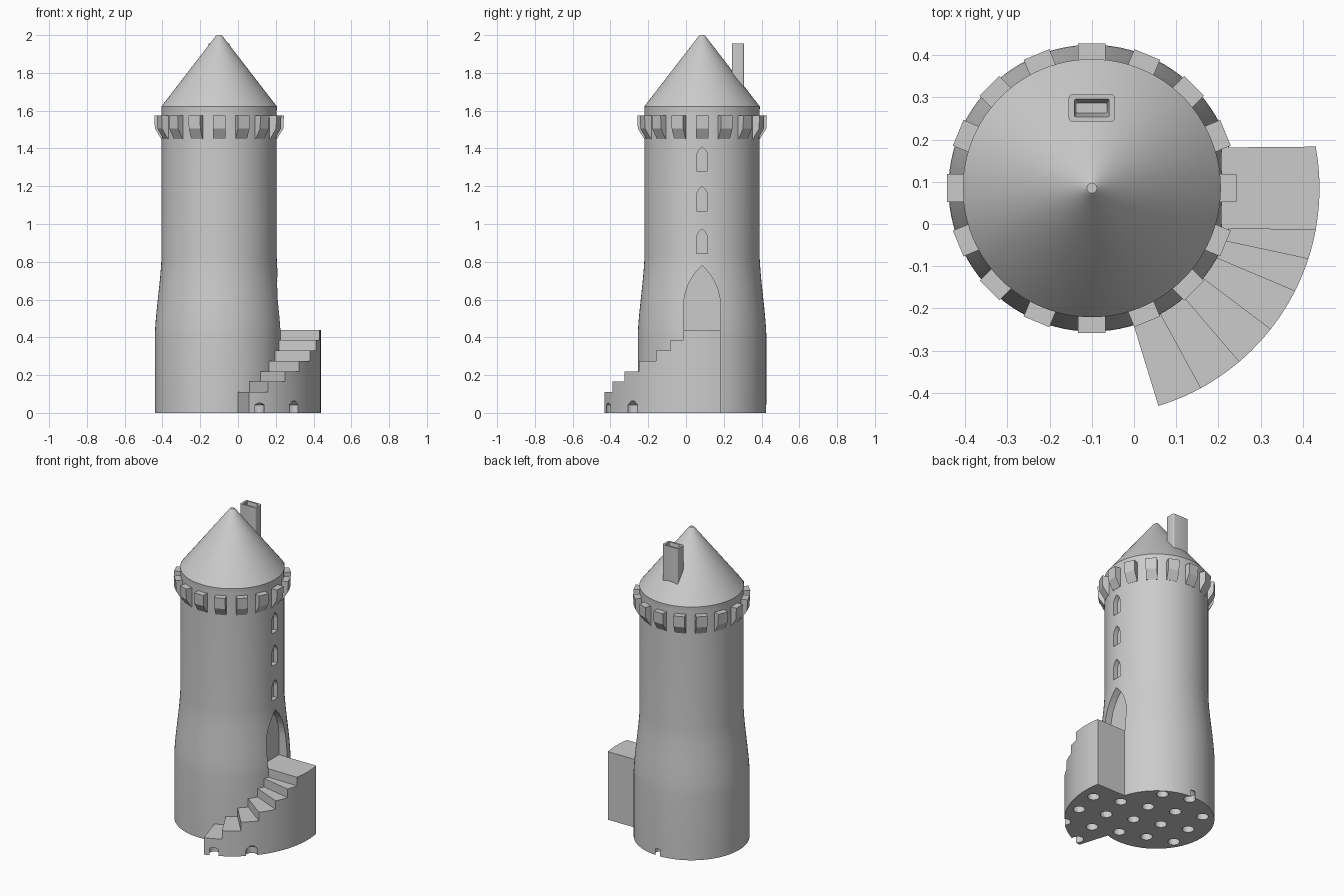
import bpy, bmesh
from math import sin, cos, pi, radians, sqrt, hypot, atan2

if "Cube" in bpy.data.objects:
    bpy.data.objects.remove(bpy.data.objects["Cube"])

CX, CY = -0.10, 0.085          # tower axis
LANDING = 0.44                 # landing height


def obj(name, bm, smooth=True):
    bmesh.ops.remove_doubles(bm, verts=bm.verts, dist=1e-5)
    bmesh.ops.recalc_face_normals(bm, faces=bm.faces)
    me = bpy.data.meshes.new(name)
    bm.to_mesh(me)
    bm.free()
    ob = bpy.data.objects.new(name, me)
    bpy.context.collection.objects.link(ob)
    if smooth:
        shade(ob)
    return ob


def shade(ob):
    bpy.ops.object.select_all(action='DESELECT')
    ob.select_set(True)
    bpy.context.view_layer.objects.active = ob
    bpy.ops.object.shade_smooth_by_angle(angle=radians(25))


def lathe(bm, profile, cx, cy, n):
    # closed solid of revolution, profile runs bottom to top
    rings = [[bm.verts.new((cx + r * cos(2 * pi * i / n), cy + r * sin(2 * pi * i / n), z))
              for i in range(n)] for r, z in profile]
    for a, b in zip(rings, rings[1:]):
        for i in range(n):
            j = (i + 1) % n
            bm.faces.new((a[i], a[j], b[j], b[i]))
    bm.faces.new(rings[0][::-1])
    bm.faces.new(rings[-1])


def loft(bm, a, b):
    # closed prism between two matching point loops
    va, vb = [bm.verts.new(p) for p in a], [bm.verts.new(p) for p in b]
    n = len(va)
    for i in range(n):
        j = (i + 1) % n
        bm.faces.new((va[i], va[j], vb[j], vb[i]))
    bm.faces.new(va[::-1])
    bm.faces.new(vb)


def cut(ob, cutter):
    m = ob.modifiers.new("cut", 'BOOLEAN')
    m.operation, m.solver, m.object = 'DIFFERENCE', 'EXACT', cutter
    bpy.ops.object.select_all(action='DESELECT')
    ob.select_set(True)
    bpy.context.view_layer.objects.active = ob
    bpy.ops.object.modifier_apply(modifier=m.name)
    shade(ob)


# tower body with a soft flare towards the base
bm = bmesh.new()
flare = []
for k in range(13):
    t = k / 12
    flare.append((0.34 - 0.035 * (0.5 * t + 0.5 * t * t * (3 - 2 * t)), 0.42 + 0.40 * t))
lathe(bm, [(0.34, 0)] + flare + [(0.305, 1.62)], CX, CY, 96)
tower = obj("tower", bm)

# conical roof
bm = bmesh.new()
lathe(bm, [(0.305, 1.60), (0.306, 1.622), (0.018, 1.995), (0.012, 2.0)], CX, CY, 96)
obj("roof", bm)

# ring of sixteen corbelled battlement blocks
bm = bmesh.new()
side = [(0.29, 1.45), (0.306, 1.45), (0.34, 1.505), (0.343, 1.575), (0.29, 1.575)]
for i in range(16):
    a = 2 * pi * i / 16
    loft(bm, *[[(CX + r * cos(a) - w * sin(a), CY + r * sin(a) + w * cos(a), z)
                for r, z in side] for w in (-0.033, 0.033)])
obj("battlements", bm, False)


# chimney with rounded corners and a tapering flue
def rounded(hx, hy, z, r, n=4):
    return [(CX + sx * (hx - r) + r * cos(a0 + pi / 2 * k / n),
             0.275 + sy * (hy - r) + r * sin(a0 + pi / 2 * k / n), z)
            for sx, sy, a0 in ((1, 1, 0), (-1, 1, pi / 2), (-1, -1, pi), (1, -1, 1.5 * pi))
            for k in range(n + 1)]


bm = bmesh.new()
loops = [rounded(0.055, 0.032, 1.60, 0.008), rounded(0.055, 0.032, 1.955, 0.008),
         rounded(0.041, 0.021, 1.955, 0.003), rounded(0.036, 0.012, 1.87, 0.003)]
rings = [[bm.verts.new(p) for p in l] for l in loops]
for a, b in zip(rings, rings[1:]):
    for i in range(len(a)):
        j = (i + 1) % len(a)
        bm.faces.new((a[i], a[j], b[j], b[i]))
bm.faces.new(rings[0][::-1])
bm.faces.new(rings[-1])
obj("chimney", bm)


# curved stair and landing: (inner angle, outer angle) edges in degrees
def ring_pt(r, deg):
    return (CX + r * cos(radians(deg)), CY + r * sin(radians(deg)))


R_IN, R_OUT = 0.285, 0.54
edges = [(-73, -73), (-61.5, -61.5), (-50, -49.7), (-39.5, -38.3),
         (-30.5, -26.9), (-23.5, -18.1), (-19.7, -10.5), (19.7, 10.5)]
stair_parts = []
for k in range(7):
    (i0, o0), (i1, o1) = edges[k], edges[k + 1]
    top = LANDING - 0.055 * (6 - k)
    n = 6
    loop = [ring_pt(R_IN, i0)] + [ring_pt(R_OUT, o0 + (o1 - o0) * t / n) for t in range(n + 1)]
    loop += [ring_pt(R_IN, i1)]
    bm = bmesh.new()
    loft(bm, [(x, y, 0) for x, y in loop], [(x, y, top) for x, y in loop])
    stair_parts.append(obj("landing" if k == 6 else f"step_{k + 1}", bm))


# pointed door and window recesses on the right side
def arch(half, z0, spring, z1, n=8):
    h = z1 - spring
    rad = (half * half + h * h) / (2 * half)
    end = atan2(h, rad - half)
    right = [(half - rad + rad * cos(end * k / n), spring + rad * sin(end * k / n))
             for k in range(n + 1)]
    return [(-half, z0), (half, z0)] + right + [(-y, z) for y, z in right[-2::-1]]


bm = bmesh.new()
openings = [(0.098, LANDING, 0.56, 0.78, 0.165)]
openings += [(0.029, z, z + 0.075, z + 0.128, 0.175) for z in (0.845, 1.07, 1.28)]
for half, z0, sp, z1, back in openings:
    pts = arch(half, z0, sp, z1)
    loft(bm, [(back, CY + y, z) for y, z in pts], [(0.4, CY + y, z) for y, z in pts])
cutter = obj("recess_cutter", bm, False)
cutter.hide_render = True
cut(tower, cutter)
bpy.data.objects.remove(cutter)

# round sockets in the underside, arranged on a slanted grid
bm = bmesh.new()
for i in range(-4, 7):
    for j in range(-5, 5):
        x, y = -0.155 + 0.16 * i + 0.03 * j, 0.06 - 0.058 * i + 0.167 * j
        d = hypot(x - CX, y - CY)
        ang = atan2(y - CY, x - CX)
        if d < 0.35 or (d < 0.55 and radians(-73) < ang < radians(12)):
            lathe(bm, [(0.035, -0.05), (0.035, 0.042), (0.012, 0.062)], x, y, 20)
cutter = obj("socket_cutter", bm, False)
cutter.hide_render = True
for part in [tower] + stair_parts:
    cut(part, cutter)
bpy.data.objects.remove(cutter)
